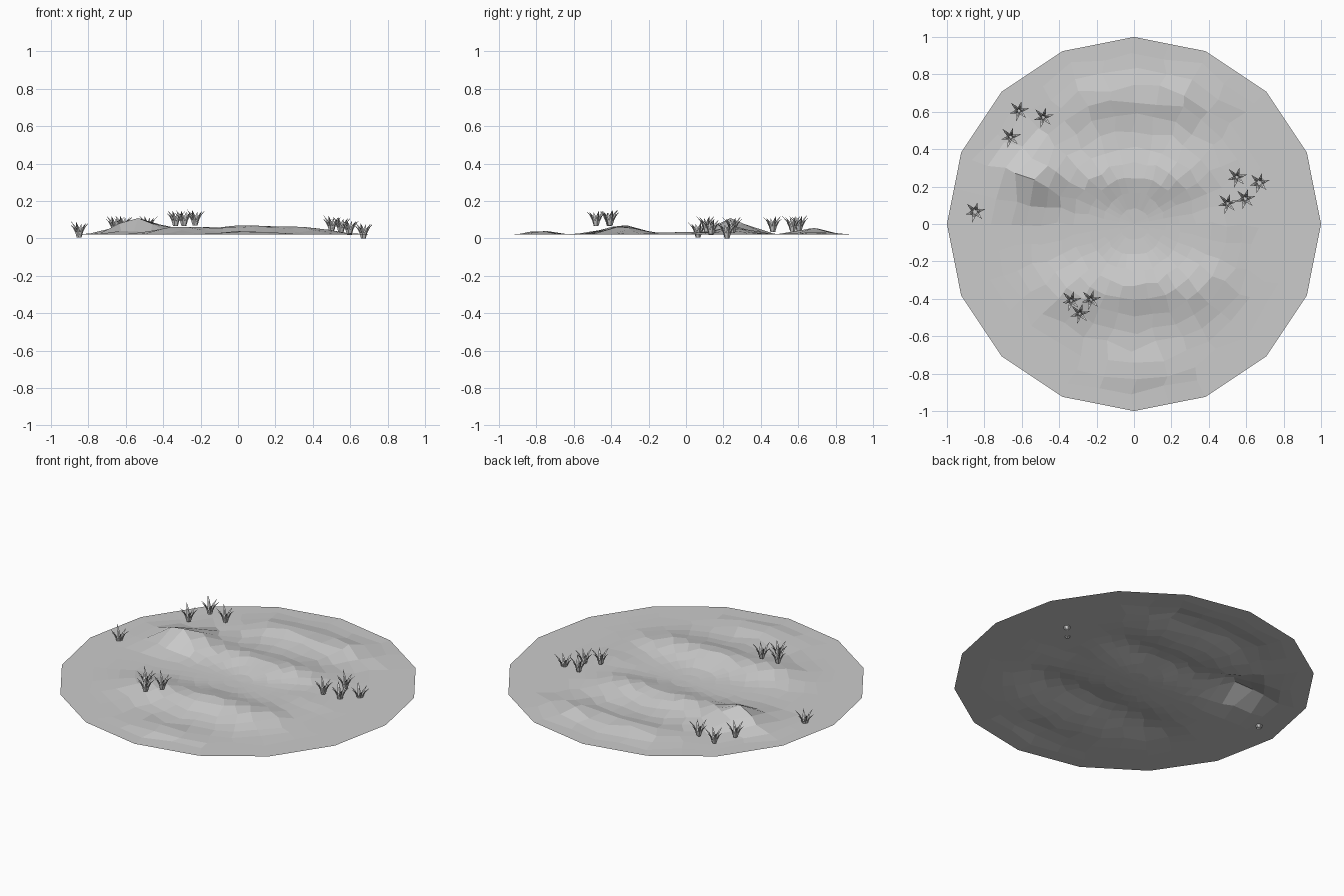
import bpy, bmesh, math, random
from mathutils import Vector

if "Cube" in bpy.data.objects:
    bpy.data.objects.remove(bpy.data.objects["Cube"])

random.seed(4)

# Mounds: x, y, height, spread in x, spread in y
MOUNDS = [
    (-0.54, 0.25, 0.088, 0.16, 0.12), (-0.18, 0.25, 0.038, 0.20, 0.11),
    (0.20, 0.25, 0.042, 0.22, 0.12), (0.05, -0.34, 0.050, 0.22, 0.13),
    (0.38, -0.33, 0.038, 0.17, 0.13), (-0.32, -0.36, 0.042, 0.18, 0.13),
    (0.25, 0.68, 0.036, 0.20, 0.09), (-0.15, 0.68, 0.034, 0.20, 0.10),
    (0.05, -0.78, 0.028, 0.18, 0.07), (0.45, 0.00, 0.016, 0.15, 0.15),
]


def height(x, y):
    z = 0.02
    for mx, my, h, sx, sy in MOUNDS:
        z += h * math.exp(-((x - mx) / sx) ** 2 - ((y - my) / sy) ** 2)
    fade = min(1, max(0, (1 - math.hypot(x, y)) / 0.12))
    return 0.02 + (z - 0.02) * fade


def finish(bm, name):
    mesh = bpy.data.meshes.new(name)
    bm.to_mesh(mesh)
    bm.free()
    ob = bpy.data.objects.new(name, mesh)
    bpy.context.collection.objects.link(ob)
    return ob


# Ground: a 16-sided open sheet with soft mounds and flat facets
def ground():
    bm = bmesh.new()
    rings, segs = 12, 32
    rim = [Vector((math.cos(i * math.tau / 16), math.sin(i * math.tau / 16))) for i in range(16)]
    rows = []
    for r in range(1, rings + 1):
        row = []
        for s in range(segs):
            a, b = rim[s // 2], rim[(s // 2 + 1) % 16]
            p = (a if s % 2 == 0 else (a + b) / 2) * r / rings
            if r < rings:
                p += Vector((random.uniform(-1, 1), random.uniform(-1, 1))) * min(0.02, 0.03 * r / rings)
            row.append(bm.verts.new((p.x, p.y, height(p.x, p.y))))
        rows.append(row)
    centre = bm.verts.new((0, 0, height(0, 0)))
    for s in range(segs):
        t = (s + 1) % segs
        bm.faces.new((centre, rows[0][s], rows[0][t]))
        for lo, hi in zip(rows, rows[1:]):
            bm.faces.new((lo[s], hi[s], hi[t], lo[t]))
    return finish(bm, "ground")


# Grass tuft: six folded blades arching outwards
BLADE = [(0.010, 0.0, 0.006), (0.017, 0.03, 0.009), (0.032, 0.058, 0.007)]


def tuft_mesh():
    bm = bmesh.new()
    for i in range(6):
        ang = math.radians(15 + 60 * i)
        size = (1.0, 0.9, 1.05, 0.88, 1.0, 0.93)[i]
        out = Vector((math.cos(ang), math.sin(ang), 0))
        side = Vector((-out.y, out.x, 0))
        up = Vector((0, 0, 1))
        rows = []
        for r, z, w in BLADE:
            c = (out * r + up * z) * size
            rows.append([bm.verts.new(v) for v in
                         (c - side * w, c + out * w * 0.6, c + side * w, c - out * w * 0.4)])
        tip = bm.verts.new((out * 0.058 + up * 0.083) * size)
        for k in range(4):
            n = (k + 1) % 4
            for lo, hi in zip(rows, rows[1:]):
                bm.faces.new((lo[k], lo[n], hi[n], hi[k]))
            bm.faces.new((rows[-1][k], rows[-1][n], tip))
    bmesh.ops.recalc_face_normals(bm, faces=bm.faces)
    return finish(bm, "grass_tuft")


ground()

# Tuft positions: x, y, base height
SPOTS = [
    (-0.615, 0.605, 0.038), (-0.485, 0.57, 0.036), (-0.66, 0.465, 0.035), (-0.85, 0.065, 0.004),
    (0.55, 0.25, 0.030), (0.67, 0.22, 0.0), (0.595, 0.135, 0.018), (0.50, 0.11, 0.036),
    (-0.335, -0.41, 0.066), (-0.23, -0.405, 0.068), (-0.29, -0.48, 0.066),
]
first = tuft_mesh()
for i, spot in enumerate(SPOTS):
    ob = first if i == 0 else first.copy()
    if i:
        bpy.context.collection.objects.link(ob)
    ob.name = f"grass_tuft_{i + 1}"
    ob.location = spot
